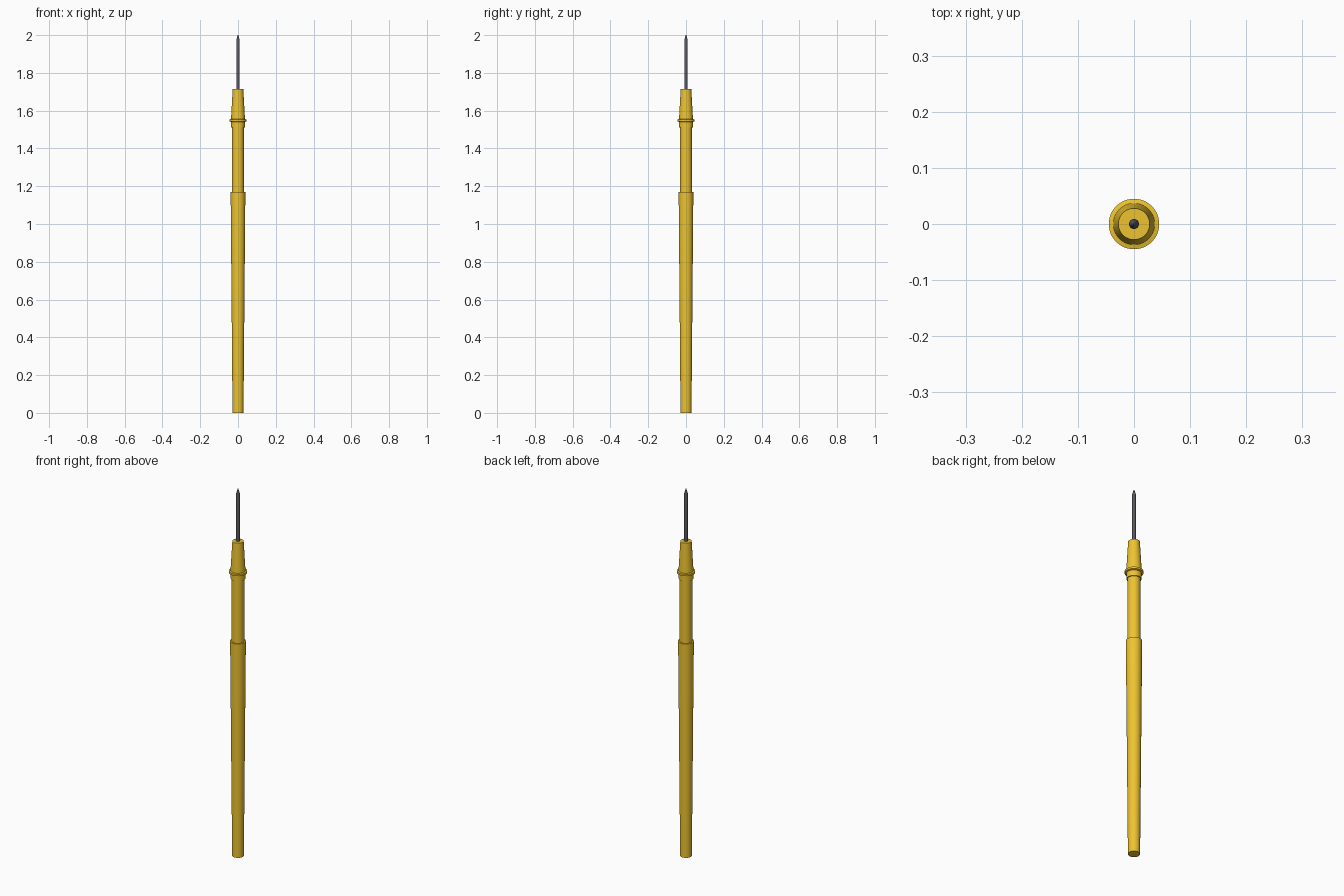
import bpy, bmesh, math

if "Cube" in bpy.data.objects:
    bpy.data.objects.remove(bpy.data.objects["Cube"])


def material(name, color):
    m = bpy.data.materials.new(name)
    m.diffuse_color = color
    m.use_nodes = True
    m.node_tree.nodes["Principled BSDF"].inputs["Base Color"].default_value = m.diffuse_color
    return m


amber = material("amber_plastic", (0.85, 0.55, 0.03, 1))
steel = material("dark_steel", (0.1, 0.1, 0.11, 1))


def lathe(name, profile, mat, sides=48):
    """Revolve (radius, z) points around z and cap both ends."""
    bm = bmesh.new()
    rings = []
    for r, z in profile:
        rings.append([bm.verts.new((r * math.cos(2 * math.pi * i / sides),
                                    r * math.sin(2 * math.pi * i / sides), z))
                      for i in range(sides)])
    for a, b in zip(rings, rings[1:]):
        for i in range(sides):
            j = (i + 1) % sides
            bm.faces.new((a[i], a[j], b[j], b[i]))
    bm.faces.new(rings[0][::-1])
    bm.faces.new(rings[-1])
    me = bpy.data.meshes.new(name)
    bm.to_mesh(me)
    bm.free()
    me.materials.append(mat)
    ob = bpy.data.objects.new(name, me)
    bpy.context.collection.objects.link(ob)
    bpy.ops.object.select_all(action='DESELECT')
    ob.select_set(True)
    bpy.context.view_layer.objects.active = ob
    bpy.ops.object.shade_smooth_by_angle(angle=math.radians(30))
    return ob


# Long tapered grip, shaft, collar, finger guard and nose, all one moulded body
lathe("probe_handle", [
    (0.029, 0.0), (0.039, 1.17),
    (0.031, 1.17), (0.031, 1.51),
    (0.036, 1.51), (0.036, 1.54),
    (0.045, 1.543), (0.045, 1.553),
    (0.037, 1.555), (0.028, 1.715),
], amber)

# Metal needle with a pointed tip
lathe("needle", [(0.009, 1.70), (0.009, 1.975), (0.0015, 2.0)], steel, 32)
